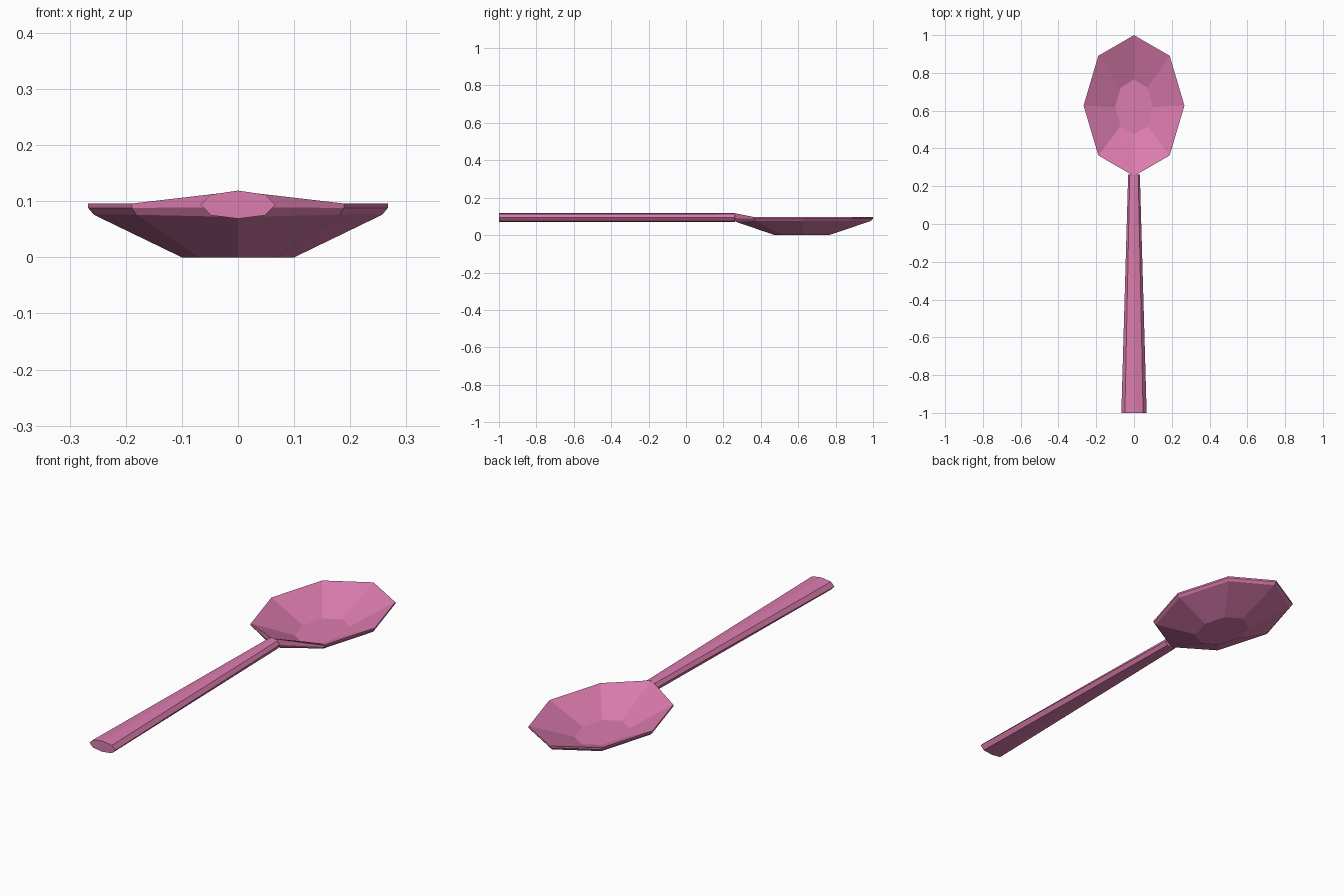
import bpy, bmesh, math

if "Cube" in bpy.data.objects:
    bpy.data.objects.remove(bpy.data.objects["Cube"])

pink = bpy.data.materials.new("rose pink")
pink.diffuse_color = (0.71, 0.20, 0.42, 1)
pink.use_nodes = True
pink.node_tree.nodes["Principled BSDF"].inputs["Base Color"].default_value = pink.diffuse_color


def loft(name, rings, cap_start=True, cap_end=True):
    """Bridge eight-sided rings in order and cap the ends."""
    bm = bmesh.new()
    loops = [[bm.verts.new(p) for p in ring] for ring in rings]
    for a, b in zip(loops, loops[1:]):
        n = len(a)
        for i in range(n):
            j = (i + 1) % n
            bm.faces.new((a[i], a[j], b[j], b[i]))
    if cap_start:
        bm.faces.new(list(reversed(loops[0])))
    if cap_end:
        bm.faces.new(loops[-1])
    bmesh.ops.recalc_face_normals(bm, faces=bm.faces)
    mesh = bpy.data.meshes.new(name)
    bm.to_mesh(mesh)
    bm.free()
    mesh.materials.append(pink)
    obj = bpy.data.objects.new(name, mesh)
    bpy.context.collection.objects.link(obj)
    return obj


def bowl_ring(rx, ry, cy, z, neck_z):
    """Oval octagon whose handle-side corner has its own height."""
    ring = []
    for k in range(8):
        a = math.pi / 2 + k * math.pi / 4
        ring.append((rx * math.cos(a), cy + ry * math.sin(a),
                     neck_z if k == 4 else z))
    return ring


# bowl: outer floor, flared wall, thin lip, inner wall, inner floor
loft("bowl", [
    bowl_ring(0.10, 0.145, 0.62, 0.0, 0.0),
    bowl_ring(0.257, 0.362, 0.627, 0.076, 0.072),
    bowl_ring(0.267, 0.373, 0.627, 0.088, 0.09),
    bowl_ring(0.267, 0.373, 0.627, 0.096, 0.118),
    bowl_ring(0.264, 0.369, 0.627, 0.096, 0.118),
    bowl_ring(0.10, 0.145, 0.62, 0.014, 0.014),
])

# handle: octagonal bar that widens towards its end
section = [(0, 0.119), (0.72, 0.112), (1, 0.094), (0.72, 0.075),
           (0, 0.069), (-0.72, 0.075), (-1, 0.094), (-0.72, 0.112)]
loft("handle", [[(x * w, y, z) for x, z in section]
                for y, w in ((-1.0, 0.067), (0.262, 0.031))])
